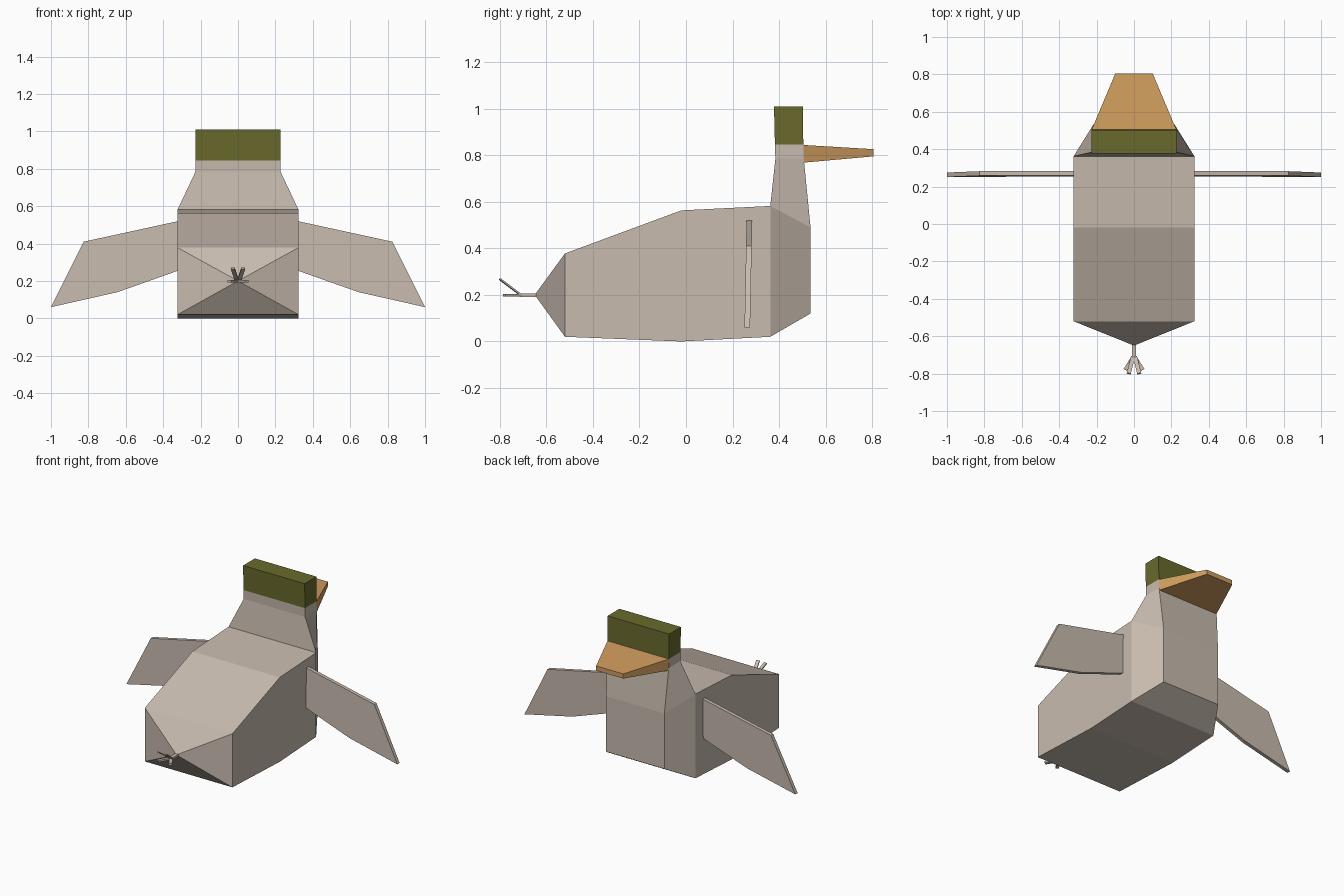
import bpy, bmesh, math
from mathutils import Vector

if "Cube" in bpy.data.objects:
    bpy.data.objects.remove(bpy.data.objects["Cube"])


def srgb(r, g, b):
    def lin(c):
        c /= 255
        return c / 12.92 if c <= 0.04045 else ((c + 0.055) / 1.055) ** 2.4
    return (lin(r), lin(g), lin(b), 1)


def material(name, col):
    m = bpy.data.materials.new(name)
    m.diffuse_color = srgb(*col)
    m.use_nodes = True
    m.node_tree.nodes["Principled BSDF"].inputs["Base Color"].default_value = m.diffuse_color
    return m


TAN = material("feather tan", (200, 187, 175))
GREEN = material("cap green", (104, 106, 44))
ORANGE = material("bill orange", (208, 157, 94))


def finish(bm, name, *mats):
    bmesh.ops.recalc_face_normals(bm, faces=bm.faces)
    me = bpy.data.meshes.new(name)
    bm.to_mesh(me)
    bm.free()
    ob = bpy.data.objects.new(name, me)
    bpy.context.collection.objects.link(ob)
    for m in mats:
        me.materials.append(m)
    return ob


def bridge(bm, a, b, skip=()):
    n = len(a)
    for i in range(n):
        if i not in skip:
            bm.faces.new((a[i], a[(i + 1) % n], b[(i + 1) % n], b[i]))


def ring_y(bm, y, hw, z0, z1):
    return [bm.verts.new(p) for p in
            ((-hw, y, z0), (hw, y, z0), (hw, y, z1), (-hw, y, z1))]


def ring_z(bm, hw, back, front, z):
    return [bm.verts.new(p) for p in
            ((-hw, back, z), (hw, back, z), (hw, front, z), (-hw, front, z))]


# body, neck and capped head as one continuous shell
bm = bmesh.new()
rump = ring_y(bm, -0.52, 0.323, 0.02, 0.378)
mid = ring_y(bm, -0.02, 0.323, 0.0, 0.563)
shoulder = ring_y(bm, 0.362, 0.323, 0.02, 0.582)
chest = ring_y(bm, 0.535, 0.215, 0.12, 0.49)
apex = bm.verts.new((0, -0.65, 0.2))
for i in range(4):
    bm.faces.new((apex, rump[i], rump[(i + 1) % 4]))
bridge(bm, rump, mid)
bridge(bm, mid, shoulder)
bridge(bm, shoulder, chest, skip=(2,))
bm.faces.new(chest)
neck = [shoulder[3], shoulder[2], chest[2], chest[3]]
for ring in (ring_z(bm, 0.227, 0.384, 0.506, 0.785),
             ring_z(bm, 0.227, 0.382, 0.504, 0.845),
             ring_z(bm, 0.227, 0.378, 0.502, 1.01)):
    bridge(bm, neck, ring)
    neck = ring
bm.faces.new(neck)
for f in bm.faces:
    f.material_index = int(f.calc_center_median().z > 0.85)
finish(bm, "body", TAN, GREEN)

# bill: flat tapered wedge
bm = bmesh.new()
root = ring_y(bm, 0.503, 0.227, 0.768, 0.844)
tip = ring_y(bm, 0.805, 0.1, 0.795, 0.826)
bridge(bm, root, tip)
bm.faces.new(root)
bm.faces.new(tip)
finish(bm, "bill", ORANGE)

# wings: thin slabs, leaning slightly with height
outline = [(0.30, 0.524), (0.825, 0.41), (1.0, 0.06), (0.645, 0.14), (0.30, 0.262)]
for side, label in ((-1, "left"), (1, "right")):
    bm = bmesh.new()
    layers = [[bm.verts.new((side * x, y + 0.02 * z, z)) for x, z in outline]
              for y in (0.25, 0.274)]
    bridge(bm, *layers)
    for layer in layers:
        bm.faces.new(layer)
    finish(bm, label + "_wing", TAN)


# small rear twig: a stalk with two flat and two raised prongs
def bar(name, a, b, width, thick):
    a, b = Vector(a), Vector(b)
    d = (b - a).normalized()
    s = d.cross(Vector((0, 0, 1))).normalized()
    u = s.cross(d)
    bm = bmesh.new()
    ends = [[bm.verts.new(p + s * i * width / 2 + u * j * thick / 2)
             for i, j in ((-1, -1), (1, -1), (1, 1), (-1, 1))] for p in (a, b)]
    bridge(bm, *ends)
    for e in ends:
        bm.faces.new(e)
    finish(bm, name, TAN)


bar("tail_stalk", (0, -0.63, 0.198), (0, -0.715, 0.198), 0.024, 0.014)
for side, label in ((-1, "left"), (1, "right")):
    bar(label + "_flat_prong", (0, -0.705, 0.198), (side * 0.047, -0.78, 0.198), 0.02, 0.012)
    bar(label + "_raised_prong", (side * 0.006, -0.71, 0.2), (side * 0.028, -0.8, 0.268), 0.022, 0.007)
